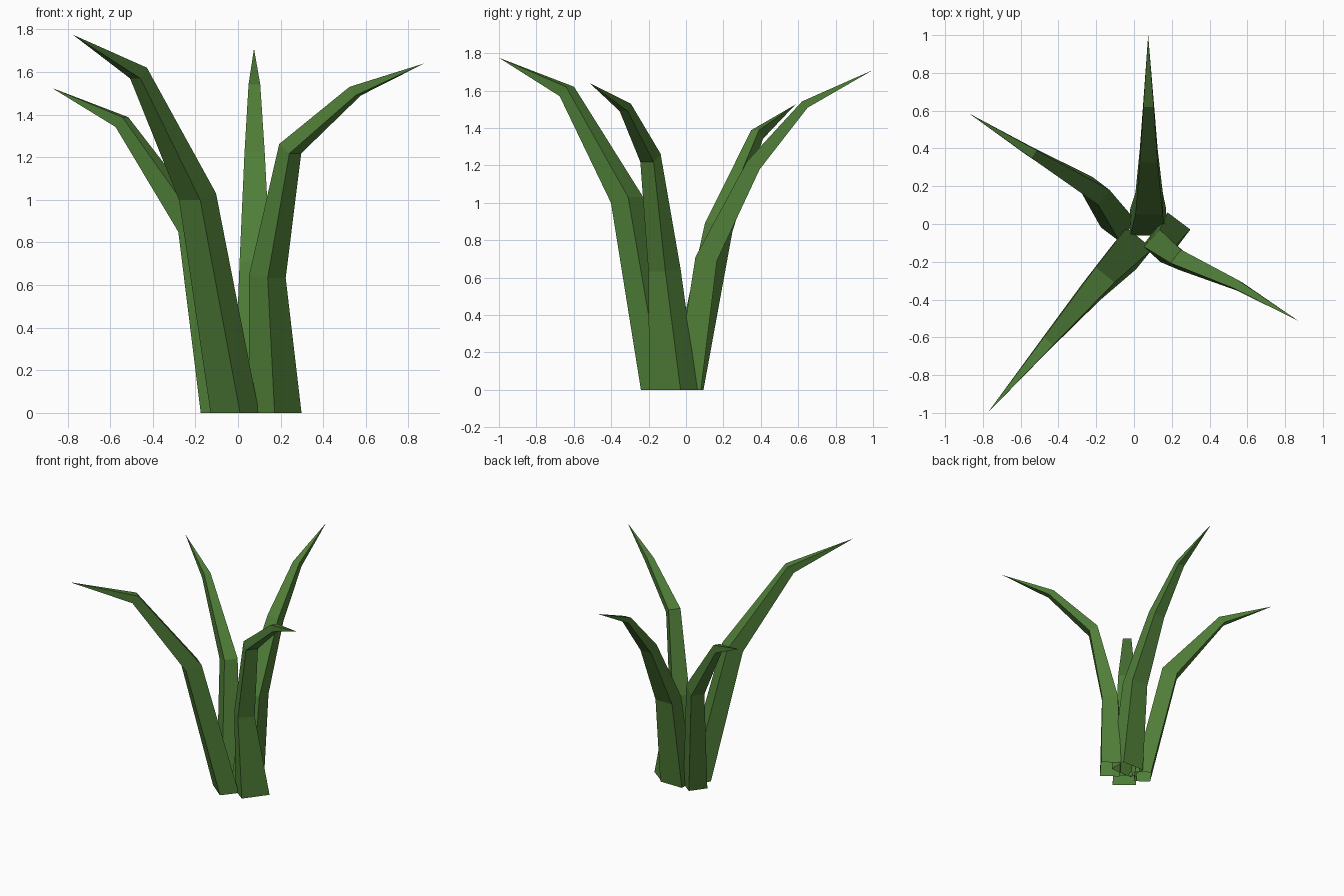
import bpy, bmesh
from math import radians, cos, sin
from mathutils import Vector

if "Cube" in bpy.data.objects:
    bpy.data.objects.remove(bpy.data.objects["Cube"])

green = bpy.data.materials.new("leaf_green")
green.diffuse_color = (0.08, 0.21, 0.04, 1)
green.use_nodes = True
green.node_tree.nodes["Principled BSDF"].inputs["Base Color"].default_value = green.diffuse_color


def blade(name, rings, tip):
    """Four-sided tapering blade; ring = (centre, width, depth, azimuth, droop)."""
    bm = bmesh.new()
    loops = []
    for centre, width, depth, azimuth, droop in rings:
        a, t = radians(azimuth), radians(droop)
        out = Vector((cos(a) * cos(t), sin(a) * cos(t), -sin(t))) * depth / 2
        side = Vector((-sin(a), cos(a), 0)) * width / 2
        c = Vector(centre)
        loops.append([bm.verts.new(c + out * i + side * j)
                      for i, j in ((1, -1), (1, 1), (-1, 1), (-1, -1))])
    end = bm.verts.new(tip)
    for i in range(4):
        k = (i + 1) % 4
        for lo, hi in zip(loops, loops[1:]):
            bm.faces.new((lo[i], lo[k], hi[k], hi[i]))
        bm.faces.new((loops[-1][i], loops[-1][k], end))
    mesh = bpy.data.meshes.new(name)
    bm.to_mesh(mesh)
    bm.free()
    mesh.materials.append(green)
    bpy.context.collection.objects.link(bpy.data.objects.new(name, mesh))


# Tall blade leaning to the front left
blade("front_left_blade", [
    ((-0.015, -0.13, 0), 0.178, 0.142, 231, 0),
    ((-0.19, -0.315, 1.015), 0.128, 0.122, 231, 15),
    ((-0.467, -0.637, 1.595), 0.065, 0.068, 229, 48),
], (-0.775, -1.0, 1.775))

# Shorter blade leaning to the back left
blade("back_left_blade", [
    ((-0.083, 0.0, 0), 0.14, 0.125, 143, 0),
    ((-0.205, 0.175, 0.87), 0.10, 0.12, 143, 20),
    ((-0.545, 0.38, 1.365), 0.05, 0.06, 147, 50),
], (-0.873, 0.585, 1.525))

# Blade arching straight back
blade("back_blade", [
    ((0.075, 0.01, 0), 0.19, 0.14, 90, 0),
    ((0.08, 0.108, 0.70), 0.145, 0.117, 90, 10),
    ((0.078, 0.36, 1.20), 0.095, 0.08, 90, 33),
    ((0.077, 0.635, 1.525), 0.055, 0.045, 90, 48),
], (0.075, 1.0, 1.71))

# Blade arching to the right
blade("right_blade", [
    ((0.175, -0.068, 0), 0.21, 0.15, -37, 0),
    ((0.138, -0.115, 0.64), 0.124, 0.12, -43, 6),
    ((0.245, -0.19, 1.24), 0.09, 0.075, -38, 36),
    ((0.55, -0.325, 1.51), 0.05, 0.052, -30, 52),
], (0.873, -0.515, 1.64))
